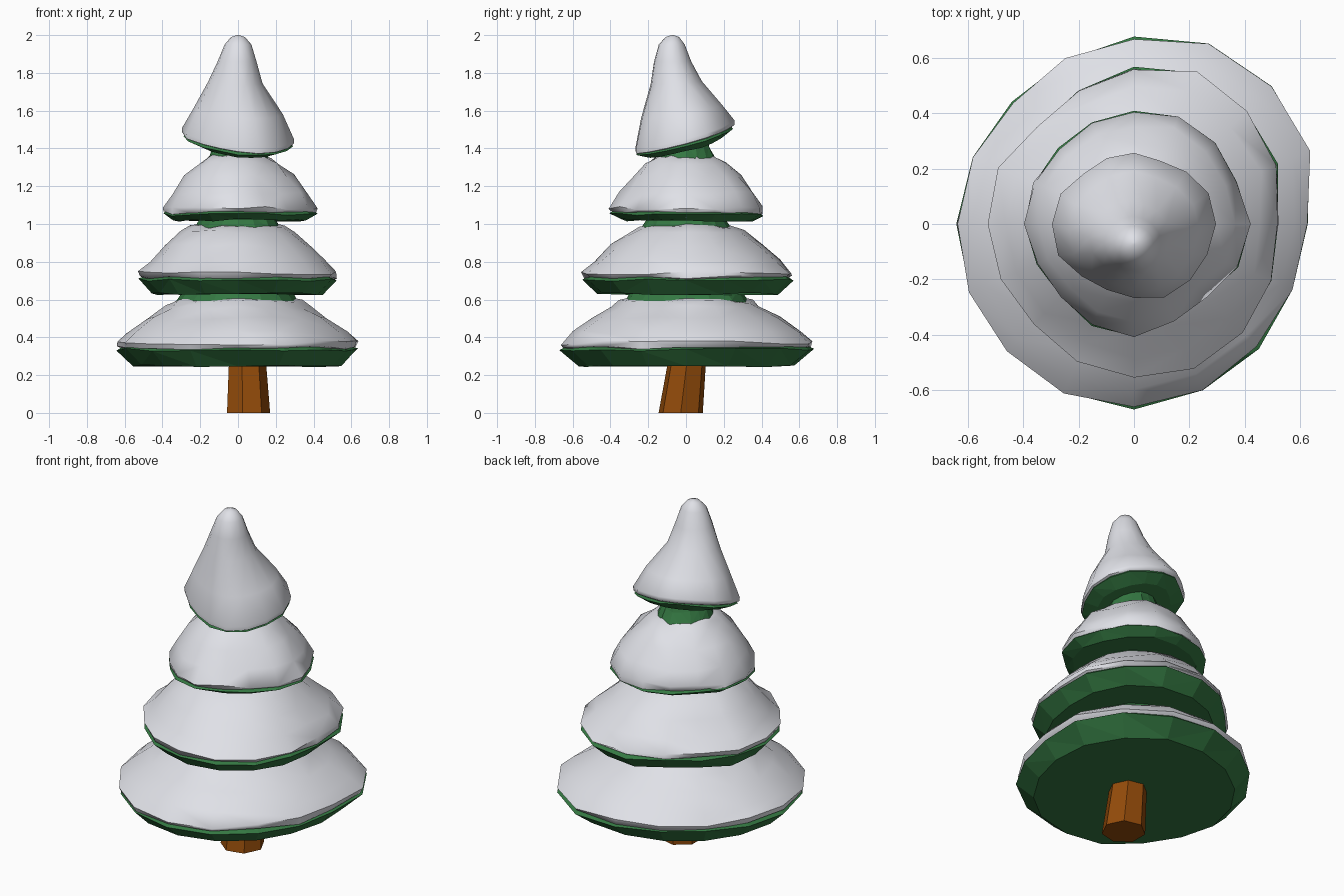
import bpy, bmesh, math, random

random.seed(4)
cube = bpy.data.objects.get("Cube")
if cube:
    bpy.data.objects.remove(cube)


def material(name, rgb):
    m = bpy.data.materials.new(name)
    m.use_nodes = True
    m.diffuse_color = (*rgb, 1)
    m.node_tree.nodes["Principled BSDF"].inputs["Base Color"].default_value = (*rgb, 1)
    return m


SNOW = material("snow", (0.77, 0.78, 0.83))
GREEN = material("needle green", (0.035, 0.19, 0.055))
BARK = material("bark brown", (0.29, 0.07, 0.003))


def loft(name, outline, rings, mat, tilt=(0, 0), wobble=0.0, smooth=False):
    """Skin stacked rings (scale, z, x, y, tilt amount) of an uneven outline, capped."""
    bm = bmesh.new()
    n = len(outline)
    mean = sum(outline) / n
    rows = []
    for scale, z, cx, cy, lean in rings:
        row = []
        for i, radius in enumerate(outline):
            a = math.tau * i / n
            # narrow rings become rounder than the rim
            r = scale * (radius * scale + mean * (1 - scale)) + random.uniform(-wobble, wobble) * .7
            x, y = cx + r * math.cos(a), cy + r * math.sin(a)
            dz = lean * (tilt[0] * x + tilt[1] * y) + random.uniform(-wobble, wobble)
            row.append(bm.verts.new((x, y, z + dz)))
        rows.append(row)
    for low, high in zip(rows, rows[1:]):
        for i in range(n):
            j = (i + 1) % n
            bm.faces.new((low[i], low[j], high[j], high[i]))
    bm.faces.new(rows[0][::-1])
    bm.faces.new(rows[-1])
    bmesh.ops.triangulate(bm, faces=[f for f in bm.faces if len(f.verts) == 4])
    bmesh.ops.recalc_face_normals(bm, faces=bm.faces)
    mesh = bpy.data.meshes.new(name)
    bm.to_mesh(mesh)
    bm.free()
    mesh.materials.append(mat)
    obj = bpy.data.objects.new(name, mesh)
    bpy.context.collection.objects.link(obj)
    if smooth:
        bpy.ops.object.select_all(action="DESELECT")
        obj.select_set(True)
        bpy.context.view_layer.objects.active = obj
        bpy.ops.object.shade_smooth_by_angle(angle=math.radians(55))


def upright(pairs):
    return [(s, z, 0, 0, 1) for s, z in pairs]


# Leaning trunk
loft("trunk", [0.12] * 7,
     [(1, 0, 0.05, -0.028, 0), (0.86, 0.27, 0.045, 0.005, 0), (0.7, 0.6, 0.02, 0, 0)], BARK)

# Rim outlines, counter-clockwise from +x
lower = [.64, .69, .71, .72, .68, .65, .63, .64, .65, .65, .65, .67, .675, .66, .64, .63]
middle = [.53, .57, .58, .6, .57, .53, .5, .53, .53, .52, .52, .54, .555, .57, .56, .54]
upper = [.43, .41, .42, .43, .41, .4, .39, .4, .4, .38, .38, .4, .41, .38, .37, .41]
crown = [.3, .295, .27, .25, .26, .26, .26, .29, .3, .3, .27, .26, .27, .29, .29, .29]

# Three lower tiers: outline, underside z, rim z, snow top z, neck scale, snow slope
tiers = [("lower", lower, .25, .335, .59, .5, [(.9, .425), (.73, .5), (.58, .56)]),
         ("middle", middle, .63, .705, .985, .42, [(.87, .805), (.71, .885), (.55, .96)]),
         ("upper", upper, 1.02, 1.05, 1.35, .39, [(.87, 1.165), (.7, 1.255), (.53, 1.32)])]
for name, outline, base, rim, top, neck, slope in tiers:
    loft(name + "_branches", outline,
         upright([(.85, base), (.99, rim), (.93, rim + .025), (neck + .04, top - .06),
                  (neck, top), (neck - .07, top + .06), (neck - .16, top + .15)]),
         GREEN, wobble=0.008)
    loft(name + "_snow", outline,
         upright([(.9, rim - .005), (.975, rim + .01), (.99, rim + .035)] + slope
                 + [(neck + .03, top), (neck - .06, top + .012)]),
         SNOW, wobble=0.011, smooth=True)

# Tilted crown with a bent tip
tilt = (-0.1, 0.27)
loft("crown_branches", crown,
     [(0.72, 1.405, 0, 0, 1), (0.97, 1.44, 0, 0, 1), (0.7, 1.55, 0, 0, 1), (0.2, 1.75, 0, -.04, 0)],
     GREEN, tilt, 0.006)
loft("crown_snow", crown,
     [(0.9, 1.445, 0, 0, 1), (0.985, 1.455, 0, 0, 1), (0.99, 1.478, 0, 0, 1),
      (0.8, 1.6, 0, -.02, .6), (0.5, 1.75, -.015, -.05, .2), (0.36, 1.86, -.005, -.07, 0),
      (0.25, 1.95, 0, -.075, 0), (0.13, 1.99, 0, -.072, 0), (0.02, 2, 0, -.07, 0)],
     SNOW, tilt, smooth=True)
